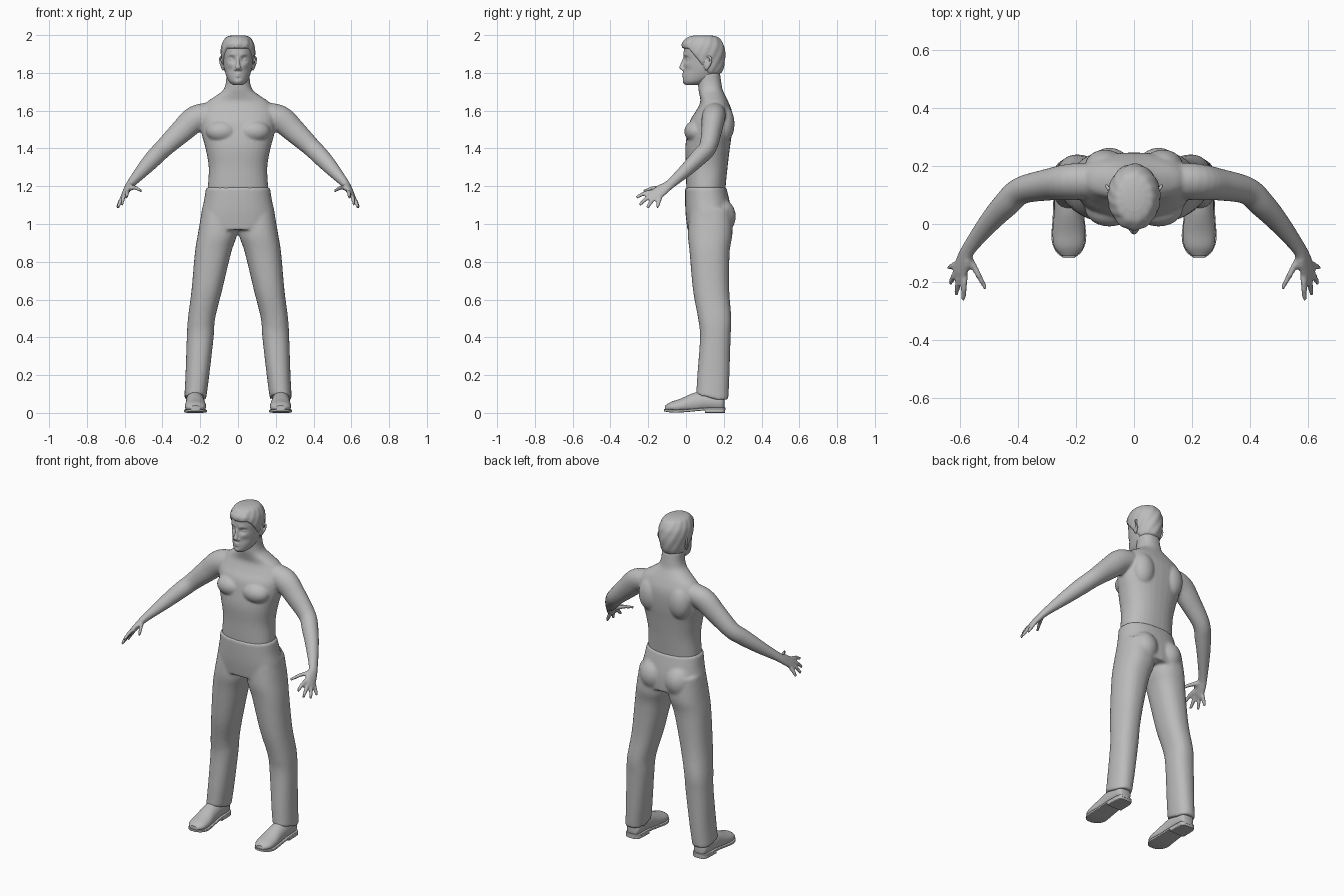
import bpy, bmesh, math
from mathutils import Vector, Matrix

default_cube = bpy.data.objects.get("Cube")
if default_cube:
    bpy.data.objects.remove(default_cube, do_unlink=True)

X, Y, Z = Vector((1, 0, 0)), Vector((0, 1, 0)), Vector((0, 0, 1))
SIDES = (("left", 1), ("right", -1))

grey = bpy.data.materials.new("plain grey")
grey.use_nodes = True
grey.diffuse_color = (0.5, 0.5, 0.5, 1)
grey.node_tree.nodes["Principled BSDF"].inputs["Base Color"].default_value = grey.diffuse_color


def spline(rings, steps):
    """Catmull-Rom interpolation through rows of numbers."""
    rows = []
    last = len(rings) - 1
    for i in range(last):
        p, q, r, s = (rings[max(0, min(last, i + k))] for k in (-1, 0, 1, 2))
        for j in range(steps):
            t = j / steps
            rows.append([b + 0.5 * t * (c - a + t * (2 * a - 5 * b + 4 * c - d
                         + t * (3 * (b - c) + d - a)))
                         for a, b, c, d in zip(p, q, r, s)])
    return rows + [list(rings[last])]


def loft(bm, rings, side=1, normal=None, wide=X, power=2, sides=32, steps=5):
    """Skin oval rings (x, y, z, half width, half depth); without a normal they follow the path."""
    rows = spline(rings, steps)
    centres = [Vector(r[:3]) for r in rows]
    loops = []
    for i, (centre, row) in enumerate(zip(centres, rows)):
        along = normal or (centres[min(i + 1, len(rows) - 1)] - centres[max(i - 1, 0)]).normalized()
        u = (wide - along * wide.dot(along)).normalized()
        v = along.cross(u)
        loop = []
        for k in range(sides):
            angle = math.tau * k / sides
            c, s = math.cos(angle), math.sin(angle)
            c = math.copysign(abs(c) ** (2 / power), c)
            s = math.copysign(abs(s) ** (2 / power), s)
            p = centre + u * c * row[3] + v * s * row[4]
            loop.append(bm.verts.new((p.x * side, p.y, p.z)))
        loops.append(loop)
    for a, b in zip(loops, loops[1:]):
        for k in range(sides):
            n = (k + 1) % sides
            bm.faces.new((a[k], a[n], b[n], b[k]))
    bm.faces.new(loops[0])
    bm.faces.new(loops[-1])
    return [v for loop in loops for v in loop]


def upright(bm, rows, **options):
    """Centred horizontal rings given as (y, z, half width, half depth)."""
    return loft(bm, [(0, *row) for row in rows], normal=Z, **options)


def blob(bm, centre, radii, side=1):
    place = Matrix.Translation((centre[0] * side, *centre[1:])) @ Matrix.Diagonal((*radii, 1))
    bmesh.ops.create_uvsphere(bm, u_segments=24, v_segments=16, radius=1, matrix=place)


def finish(bm, name, voxel=0, relax=3):
    """Turn a bmesh into an object, optionally fused into one skin."""
    bmesh.ops.recalc_face_normals(bm, faces=bm.faces)
    mesh = bpy.data.meshes.new(name)
    bm.to_mesh(mesh)
    bm.free()
    mesh.materials.append(grey)
    obj = bpy.data.objects.new(name, mesh)
    bpy.context.collection.objects.link(obj)
    if voxel:
        fuse = obj.modifiers.new("fuse", "REMESH")
        fuse.mode = "VOXEL"
        fuse.voxel_size = voxel
        fuse.use_smooth_shade = True
        soften = obj.modifiers.new("soften", "SMOOTH")
        soften.factor = 0.5
        soften.iterations = relax
    else:
        bpy.ops.object.select_all(action="DESELECT")
        obj.select_set(True)
        bpy.context.view_layer.objects.active = obj
        bpy.ops.object.shade_smooth_by_angle(angle=math.radians(50))
    return obj


# Bare upper body: torso, neck, arms and hands
bm = bmesh.new()
upright(bm, [(.105, 1.1, .155, .095), (.105, 1.18, .16, .103), (.11, 1.3, .155, .11),
             (.114, 1.4, .172, .118), (.125, 1.48, .193, .118), (.135, 1.55, .2, .112),
             (.148, 1.6, .195, .094), (.15, 1.645, .165, .075), (.14, 1.68, .115, .068),
             (.13, 1.71, .078, .064), (.125, 1.75, .064, .062), (.12, 1.8, .062, .06)],
        power=2.3)
across_hand = Vector((.4, .65, -.5))
arm = [(.13, .15, 1.585, .06, .06), (.22, .145, 1.56, .062, .07), (.3, .135, 1.49, .054, .062),
       (.39, .115, 1.405, .047, .05), (.44, .07, 1.355, .045, .047), (.5, .005, 1.29, .036, .038),
       (.57, -.085, 1.21, .027, .022), (.587, -.125, 1.182, .036, .018),
       (.603, -.168, 1.152, .036, .014)]
# Each digit: base, tip and how far the middle joint lifts
digits = [((.585, -.175, 1.172), (.59, -.264, 1.14), .006),
          ((.6, -.168, 1.158), (.615, -.246, 1.1), .008),
          ((.608, -.155, 1.146), (.635, -.205, 1.085), .008),
          ((.612, -.138, 1.138), (.64, -.152, 1.085), .004),
          ((.575, -.105, 1.192), (.512, -.224, 1.175), .008)]
for label, side in SIDES:
    loft(bm, arm, side, wide=across_hand)
    for base, tip, lift in digits:
        a, b = Vector(base), Vector(tip)
        mid = (a + b) / 2 + Z * lift
        loft(bm, [(*a, .013, .012), (*mid, .012, .011), (*b, .009, .008)], side,
             wide=across_hand, sides=12)
    blob(bm, (.085, .055, 1.49), (.085, .064, .06), side)   # chest muscle
    blob(bm, (.1, .2, 1.53), (.07, .057, .1), side)         # shoulder blade
finish(bm, "upper_body", .007, 5)

# Trousers: hips, seat and legs
bm = bmesh.new()
upright(bm, [(.104, 1.195, .169, .109), (.113, 1.12, .181, .118), (.12, 1.05, .196, .122),
             (.125, .97, .2, .118)], power=2.3)
leg = [(.095, .13, 1.08, .095, .11), (.108, .128, .95, .104, .118), (.132, .125, .85, .096, .106),
       (.165, .133, .65, .081, .096), (.193, .152, .5, .072, .088), (.2, .155, .4, .071, .081),
       (.215, .145, .2, .063, .085), (.227, .138, .07, .058, .086)]
for label, side in SIDES:
    for v in loft(bm, leg, side, normal=Z, power=2.3):
        if v.co.z < .075:
            v.co.z += max(0, .16 - v.co.y) * .3             # hem rises over the shoe
    blob(bm, (.085, .17, 1.04), (.085, .094, .1), side)     # seat
finish(bm, "trousers", .009, 4)

# Shoes
upper = [(.227, .203, .045, .015, .025), (.227, .187, .055, .042, .05), (.227, .1, .06, .048, .055),
         (.226, .04, .05, .05, .055), (.225, -.03, .035, .056, .04), (.225, -.08, .03, .05, .028),
         (.225, -.11, .026, .025, .013)]
sole = [(.227, .208, .021, .02, .007), (.227, .19, .021, .046, .007), (.227, .1, .02, .051, .007),
        (.226, .02, .013, .055, .007), (.225, -.05, .009, .06, .008), (.225, -.095, .011, .045, .007),
        (.225, -.117, .015, .018, .006)]
heel = [(.227, .207, .01, .02, .01), (.227, .19, .01, .046, .01), (.227, .1, .01, .051, .01)]
for label, side in SIDES:
    bm = bmesh.new()
    for v in loft(bm, upper, side, normal=Y):
        v.co.z = max(v.co.z, .018)
    finish(bm, label + "_shoe_upper")
    for part, rings in (("sole", sole), ("heel", heel)):
        bm = bmesh.new()
        loft(bm, rings, side, normal=Y, power=7)
        finish(bm, label + "_shoe_" + part)

# Head with sculpted face
skull = [(.035, 1.735, .024, .035), (.052, 1.752, .046, .066), (.076, 1.78, .061, .093),
         (.088, 1.82, .072, .102), (.094, 1.87, .079, .106), (.094, 1.91, .083, .106),
         (.092, 1.95, .078, .1), (.09, 1.976, .058, .077), (.09, 1.988, .03, .04)]
bm = bmesh.new()
# Dents and bumps: x, z, radius, push backwards
dents = [(.032, 1.872, .017, .012), (.045, 1.815, .02, .005), (.04, 1.845, .016, -.004),
         (0, 1.77, .012, .004), (0, 1.752, .016, -.004), (.025, 1.897, .016, -.004)]
for v in upright(bm, skull, sides=64, steps=8):
    if v.co.y < .06:
        for x, z, radius, push in dents:
            gap = (abs(v.co.x) - x) ** 2 + (v.co.z - z) ** 2
            v.co.y += push * math.exp(-gap / radius ** 2)
nose = [(-.004, 1.888, .008, .008), (-.016, 1.85, .009, .012), (-.023, 1.828, .015, .013),
        (-.012, 1.814, .013, .01)]
upright(bm, nose, sides=16)
for height in (1.793, 1.782):
    loft(bm, [(-.024, -.005, height - .002, .003, .003), (0, -.016, height, .005, .005),
              (.024, -.005, height - .002, .003, .003)], wide=Z, sides=12)   # lips
for label, side in SIDES:
    blob(bm, (.032, .016, 1.871), (.015, .013, .01), side)                   # eye
    blob(bm, (.012, -.014, 1.819), (.009, .011, .008), side)                 # nostril
    loft(bm, [(.083, .112, 1.885, .006, .006), (.094, .13, 1.88, .006, .007),
              (.092, .128, 1.85, .006, .007), (.078, .105, 1.815, .006, .007)],
         side, wide=X, sides=12)                                             # ear rim
    blob(bm, (.081, .11, 1.848), (.008, .018, .03), side)                    # ear
    loft(bm, [(.014, -.01, 1.893, .004, .004), (.032, -.004, 1.898, .004, .004),
              (.05, .012, 1.892, .003, .003)], side, wide=Z, sides=12)       # brow
finish(bm, "head", .004, 3)

# Hair cap that sinks into the head below the hairline
bm = bmesh.new()
cap = [(y, z + .01 * (z > 1.96), w + .008, d + .007) for y, z, w, d in skull[2:]]
for v in upright(bm, cap, sides=96, steps=8):
    back = max(0, min(1, (v.co.y - .01) / .12))
    hairline = 1.935 - .135 * back
    angle = math.atan2(v.co.x, v.co.y - .09)
    scale = 1 + .012 * math.sin(angle * 13 + v.co.z * 70)
    if v.co.z < hairline:
        scale = max(.75, 1 - 12 * (hairline - v.co.z))
    v.co.x *= scale
    v.co.y = .09 + (v.co.y - .09) * scale
    v.co.y -= .008 * math.exp(-((v.co.z - 1.958) / .02) ** 2) * (v.co.y < .02)  # fringe
finish(bm, "hair")
